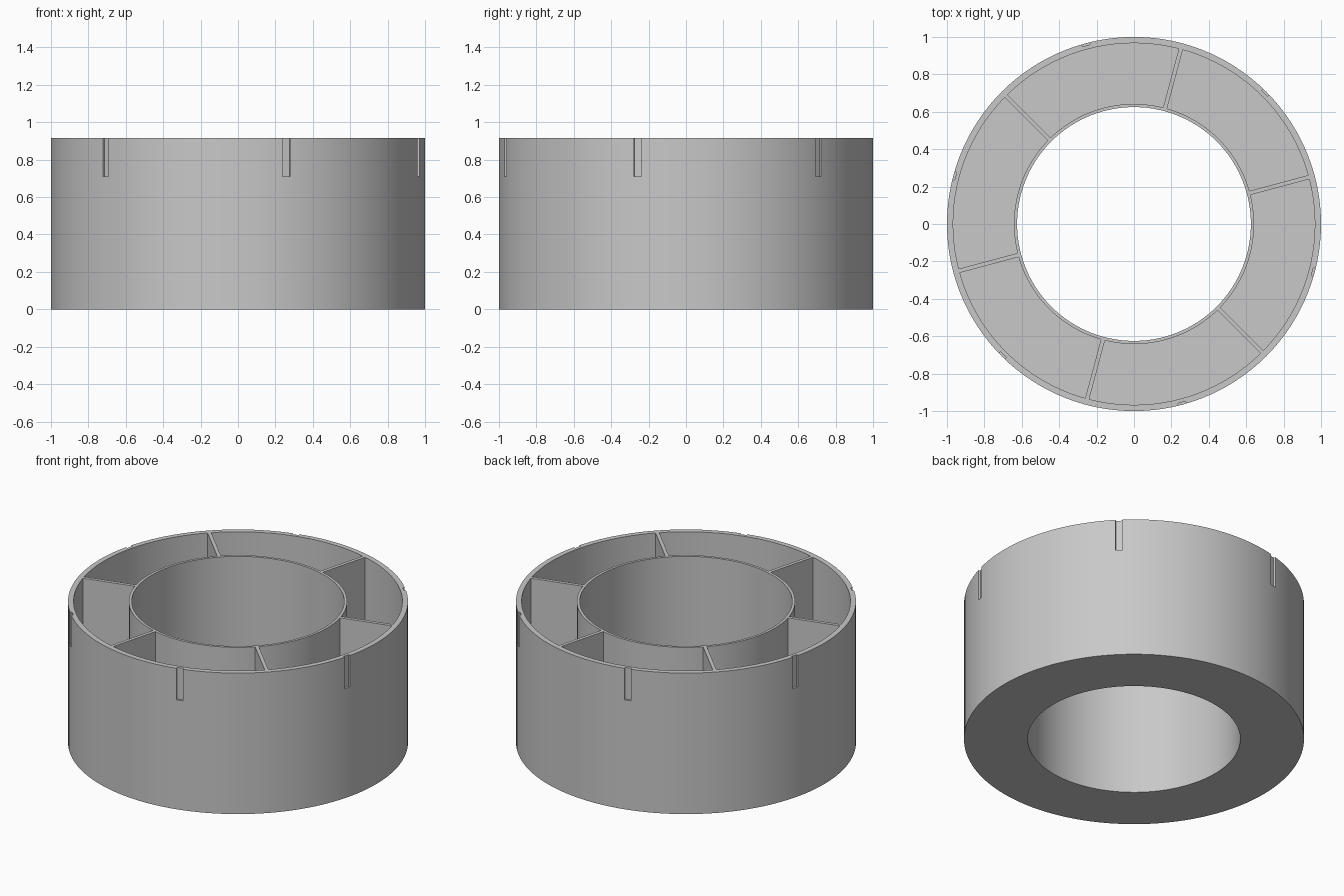
import bpy, bmesh, math

if "Cube" in bpy.data.objects:
    bpy.data.objects.remove(bpy.data.objects["Cube"])

H = 0.915                       # total height
R_OUT, R_OUT_IN = 1.0, 0.967    # outer wall
R_IN_OUT, R_HOLE = 0.642, 0.625 # inner wall
FLOOR = 0.03
HALF_DIV = 0.011                # half thickness of a divider
SEG = 120

grey = bpy.data.materials.new("plain grey")
grey.diffuse_color = (0.58, 0.58, 0.58, 1)
grey.use_nodes = True
grey.node_tree.nodes["Principled BSDF"].inputs["Base Color"].default_value = grey.diffuse_color


def finish(bm, name):
    bmesh.ops.recalc_face_normals(bm, faces=bm.faces)
    me = bpy.data.meshes.new(name)
    bm.to_mesh(me)
    bm.free()
    me.materials.append(grey)
    ob = bpy.data.objects.new(name, me)
    bpy.context.collection.objects.link(ob)
    return ob


def polar(r, a):
    return (r * math.cos(a), r * math.sin(a))


def prism(bm, outline, z0, z1):
    lo = [bm.verts.new((x, y, z0)) for x, y in outline]
    hi = [bm.verts.new((x, y, z1)) for x, y in outline]
    bm.faces.new(lo[::-1])
    bm.faces.new(hi)
    n = len(outline)
    for i in range(n):
        j = (i + 1) % n
        bm.faces.new((lo[i], lo[j], hi[j], hi[i]))


# Thick ring body: rectangular profile swept round the axis
bm = bmesh.new()
profile = [(R_HOLE, 0), (R_OUT, 0), (R_OUT, H), (R_HOLE, H)]
rings = []
for i in range(SEG):
    a = math.tau * i / SEG
    rings.append([bm.verts.new((*polar(r, a), z)) for r, z in profile])
for i in range(SEG):
    p, q = rings[i], rings[(i + 1) % SEG]
    for k in range(4):
        m = (k + 1) % 4
        bm.faces.new((p[k], q[k], q[m], p[m]))
body = finish(bm, "compartment_ring")

# Cutter for the six open compartments, leaving parallel-sided dividers
bm = bmesh.new()
steps = SEG // 6
for k in range(6):
    a0 = math.radians(15 + 60 * k)
    a1 = a0 + math.radians(60)
    outline = []
    for r, flip in ((R_OUT_IN, False), (R_IN_OUT, True)):
        d = math.asin(HALF_DIV / r)
        arc = [polar(r, a0 + d + (a1 - a0 - 2 * d) * i / steps)
               for i in range(steps + 1)]
        outline += arc[::-1] if flip else arc
    prism(bm, outline, FLOOR, H + 0.1)
pockets = finish(bm, "compartment_cutter")

# Cutter for the six shallow grooves at the top of the outer wall
bm = bmesh.new()
for k in range(6):
    c, s = polar(1, math.radians(45 + 60 * k))
    box = [(0.987, -0.021), (1.05, -0.021), (1.05, 0.021), (0.987, 0.021)]
    prism(bm, [(c * x - s * y, s * x + c * y) for x, y in box], 0.71, H + 0.1)
grooves = finish(bm, "groove_cutter")

# Cut the body, then remove the helpers
bpy.context.view_layer.objects.active = body
body.select_set(True)
for cutter in (pockets, grooves):
    cutter.hide_render = True
    mod = body.modifiers.new("cut", 'BOOLEAN')
    mod.operation = 'DIFFERENCE'
    mod.solver = 'EXACT'
    mod.object = cutter
    bpy.ops.object.modifier_apply(modifier=mod.name)
    bpy.data.objects.remove(cutter)

bpy.ops.object.select_all(action='DESELECT')
body.select_set(True)
bpy.ops.object.shade_smooth_by_angle(angle=math.radians(30))
